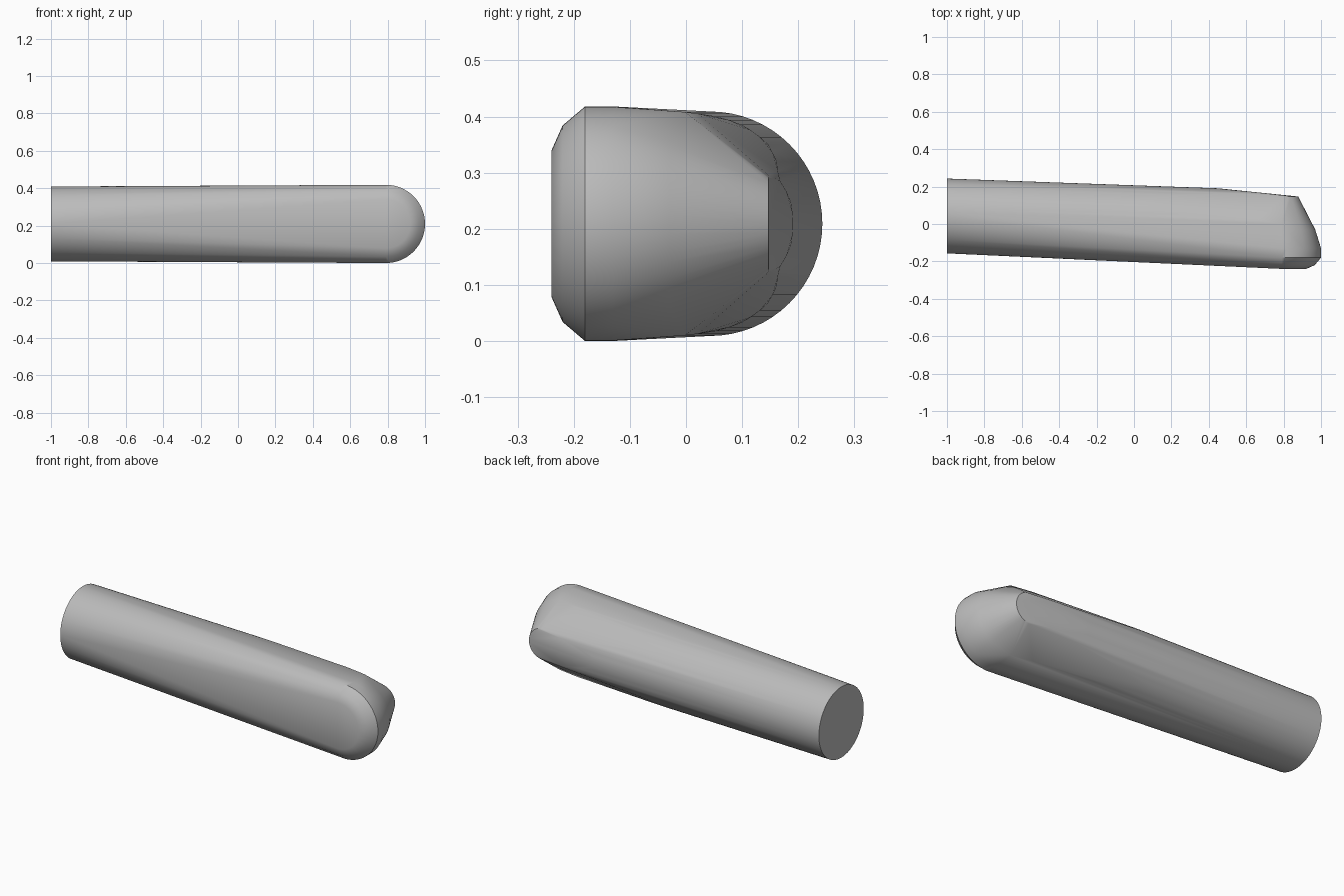
import bpy, bmesh
from math import sin, cos, pi, sqrt, radians

cube = bpy.data.objects.get("Cube")
if cube:
    bpy.data.objects.remove(cube, do_unlink=True)

MID_Z = 0.209
SHAFT_R = 0.2
TIP_X = 0.791
points = []


def opening(x, start, limit):
    """Half angle of a planar cut on the shaft that begins at x = start."""
    return limit * sqrt((x - start) / (TIP_X - start)) if x >= start else -1


# Tilted round shaft, with its back and both back flanks planed off near the tip
for x in (-1, 0.06, 0.2, 0.32, 0.45, 0.55, 0.67, TIP_X):
    centre_y = 0.043 - 0.036 * (x + 1)
    for i in range(64):
        a = 2 * pi * i / 64
        off = min(a, 2 * pi - a)
        cut_back = off < opening(x, 0.45, radians(25))
        cut_side = abs(off - radians(53)) < opening(x, 0.06, radians(28))
        if not (cut_back or cut_side):
            points.append((x, centre_y + SHAFT_R * cos(a), MID_Z + SHAFT_R * sin(a)))

# Rounded tip: stacked half-circle outlines (y, radius), chamfered at the front
for y, r in ((-0.24, 0.13), (-0.22, 0.175), (-0.18, 0.209),
             (-0.13, 0.209), (-0.03, 0.178), (0.147, 0.087)):
    for i in range(33):
        a = pi * (i / 32 - 0.5)
        points.append((TIP_X + r * cos(a), y, MID_Z + r * sin(a)))

# Skin the convex body
bm = bmesh.new()
for p in points:
    bm.verts.new(p)
hull = bmesh.ops.convex_hull(bm, input=bm.verts[:])
spare = {v for v in hull["geom_interior"] + hull["geom_unused"]
         if isinstance(v, bmesh.types.BMVert)}
bmesh.ops.delete(bm, geom=list(spare), context='VERTS')
bmesh.ops.dissolve_limit(bm, angle_limit=radians(0.3), verts=bm.verts[:], edges=bm.edges[:])
bmesh.ops.recalc_face_normals(bm, faces=bm.faces[:])
mesh = bpy.data.meshes.new("rounded_handle")
bm.to_mesh(mesh)
bm.free()
handle = bpy.data.objects.new("rounded_handle", mesh)
bpy.context.collection.objects.link(handle)

# Plain grey finish
grey = bpy.data.materials.new("plain_grey")
grey.use_nodes = True
colour = (0.5, 0.5, 0.5, 1)
grey.diffuse_color = colour
grey.node_tree.nodes["Principled BSDF"].inputs["Base Color"].default_value = colour
mesh.materials.append(grey)

bpy.ops.object.select_all(action='DESELECT')
handle.select_set(True)
bpy.context.view_layer.objects.active = handle
bpy.ops.object.shade_smooth_by_angle(angle=radians(30))
